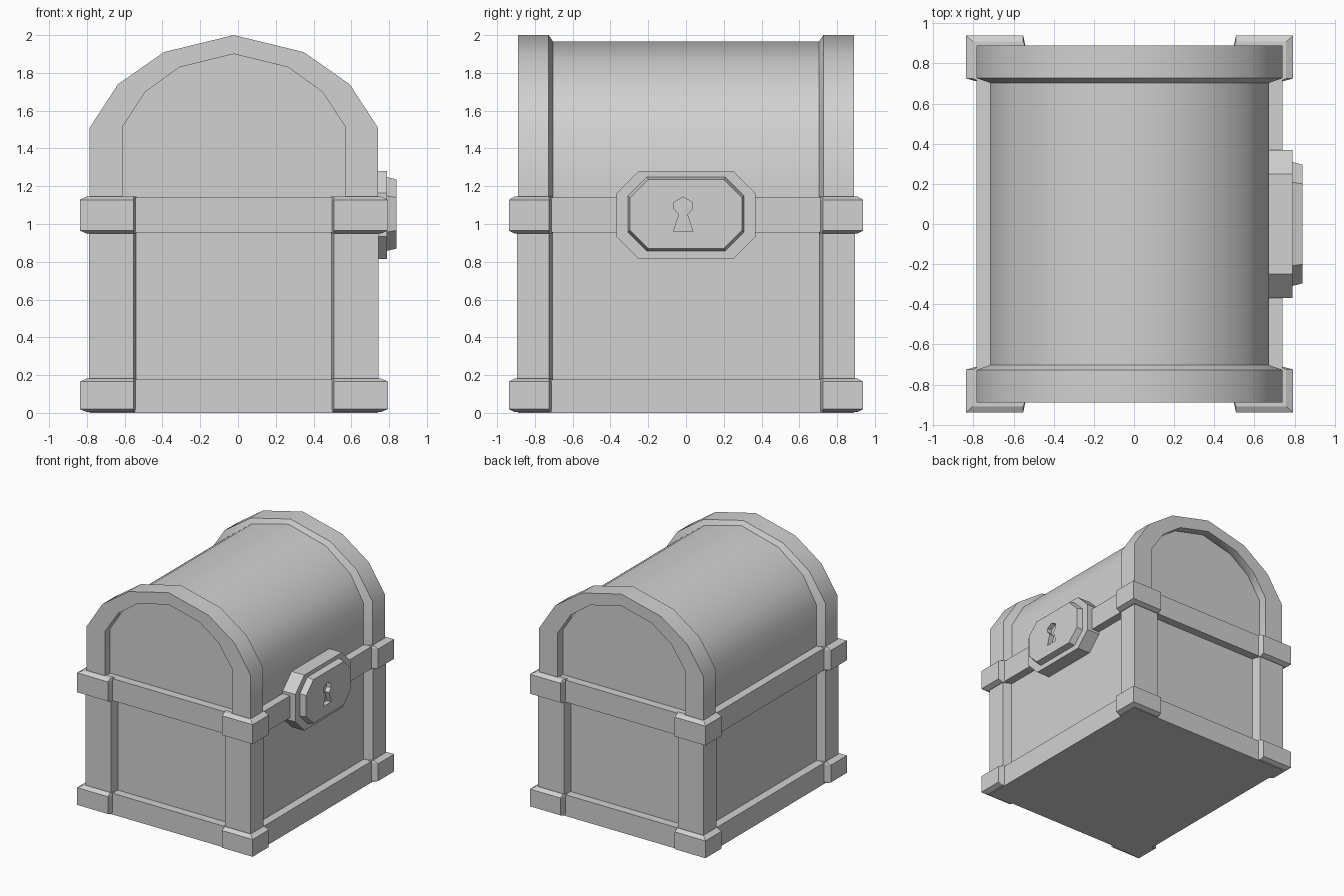
import bpy, bmesh

if "Cube" in bpy.data.objects:
    bpy.data.objects.remove(bpy.data.objects["Cube"])

CX = -0.022  # chest body sits slightly off centre to balance the lock

grey = bpy.data.materials.new("plain_grey")
grey.diffuse_color = (0.64, 0.64, 0.64, 1)
grey.use_nodes = True
grey.node_tree.nodes["Principled BSDF"].inputs["Base Color"].default_value = (0.64, 0.64, 0.64, 1)


def loft(name, sections, smooth=False):
    """Join equal closed cross-sections into a capped solid."""
    bm = bmesh.new()
    rings = [[bm.verts.new(p) for p in s] for s in sections]
    n = len(rings[0])
    for a, b in zip(rings, rings[1:]):
        for i in range(n):
            j = (i + 1) % n
            bm.faces.new((a[i], a[j], b[j], b[i]))
    bm.faces.new(rings[0])
    bm.faces.new(rings[-1])
    bmesh.ops.recalc_face_normals(bm, faces=bm.faces)
    mesh = bpy.data.meshes.new(name)
    bm.to_mesh(mesh)
    bm.free()
    mesh.materials.append(grey)
    obj = bpy.data.objects.new(name, mesh)
    bpy.context.collection.objects.link(obj)
    if smooth:
        bpy.ops.object.select_all(action='DESELECT')
        obj.select_set(True)
        bpy.context.view_layer.objects.active = obj
        bpy.ops.object.shade_smooth_by_angle(angle=0.7)
    return obj


def box(name, hx, hy, z0, z1):
    pts = [(-hx, -hy), (hx, -hy), (hx, hy), (-hx, hy)]
    return loft(name, [[(CX + x, y, z) for x, y in pts] for z in (z0, z1)])


def arch(half):
    """Mirror a half profile that ends on the centre line."""
    return [(CX - x, z) for x, z in half] + [(CX + x, z) for x, z in half[-2::-1]]


def corner(X, Y, xb, yb):
    """L-shaped corner outline with slanted inner edges."""
    return [(X, Y), (0.53, Y), (0.515, yb), (xb, yb), (xb, 0.705), (X, 0.725)]


# Body and horizontal bands
box("body", 0.693, 0.82, 0.0, 1.13)
box("bottom_band", 0.763, 0.89, 0.0, 0.178)
box("middle_band", 0.763, 0.89, 0.955, 1.14)

# Corner posts and the caps around them
for sx, side in ((-1, "right"), (1, "left")):
    for sy, end in ((-1, "front"), (1, "back")):
        def ring(poly, z):
            return [(CX + sx * x, sy * y, z) for x, y in poly]
        post = corner(0.767, 0.895, 0.68, 0.81)
        loft(f"{end}_{side}_post", [ring(post, 0.15), ring(post, 0.97)])
        small = corner(0.780, 0.908, 0.74, 0.87)
        full = corner(0.815, 0.938, 0.74, 0.87)
        for level, z0, z1 in (("bottom", 0.005, 0.182), ("middle", 0.95, 1.145)):
            loft(f"{end}_{side}_{level}_cap",
                 [ring(small, z0), ring(full, z0 + 0.015),
                  ring(full, z1 - 0.017), ring(small, z1)])

# Rounded lid and its two arched end ribs
outer = arch([(0.763, 1.13), (0.763, 1.51), (0.613, 1.74), (0.37, 1.91), (0, 2.0)])
inner = arch([(0.59, 1.13), (0.59, 1.515), (0.468, 1.70), (0.287, 1.83), (0, 1.90)])
barrel = arch([(0.695, 1.13), (0.695, 1.49), (0.575, 1.70), (0.345, 1.875), (0, 1.965)])
loft("lid", [[(x, y, z) for x, z in barrel] for y in (-0.82, 0.82)], True)
for s, end in ((-1, "front"), (1, "back")):
    loft(f"{end}_lid_rib",
         [[(i[0], s * 0.80, i[1]), (i[0], s * 0.89, i[1]),
           (o[0], s * 0.89, o[1]), (o[0], s * 0.727, o[1]),
           (b[0], s * 0.703, b[1])]
          for i, o, b in zip(inner, outer, barrel)], True)


def octagon(x, hy, hz, c, cz):
    pts = [(hy, hz - c), (hy - c, hz), (c - hy, hz), (-hy, hz - c),
           (-hy, c - hz), (c - hy, -hz), (hy - c, -hz), (hy, c - hz)]
    return [(x, y, cz + z) for y, z in pts]


# Lock: back plate, raised front plate and keyhole
loft("lock_back_plate", [octagon(x, 0.368, 0.233, 0.118, 1.048) for x in (0.66, 0.79)])
plate = loft("lock_front_plate", [octagon(0.75, 0.308, 0.195, 0.10, 1.053),
                                  octagon(0.79, 0.308, 0.195, 0.10, 1.053),
                                  octagon(0.84, 0.296, 0.183, 0.096, 1.053)])
hole = [(-0.052, 0.96), (0.052, 0.96), (0.022, 1.05), (0.048, 1.08), (0.048, 1.115),
        (0, 1.143), (-0.048, 1.115), (-0.048, 1.08), (-0.022, 1.05)]
cutter = loft("keyhole_cutter", [[(x, y - 0.015, z) for y, z in hole] for x in (0.80, 0.90)])
cutter.hide_render = True
cut = plate.modifiers.new("keyhole", 'BOOLEAN')
cut.operation = 'DIFFERENCE'
cut.object = cutter
cut.solver = 'EXACT'
bpy.ops.object.select_all(action='DESELECT')
plate.select_set(True)
bpy.context.view_layer.objects.active = plate
bpy.ops.object.modifier_apply(modifier="keyhole")
bpy.data.objects.remove(cutter)
